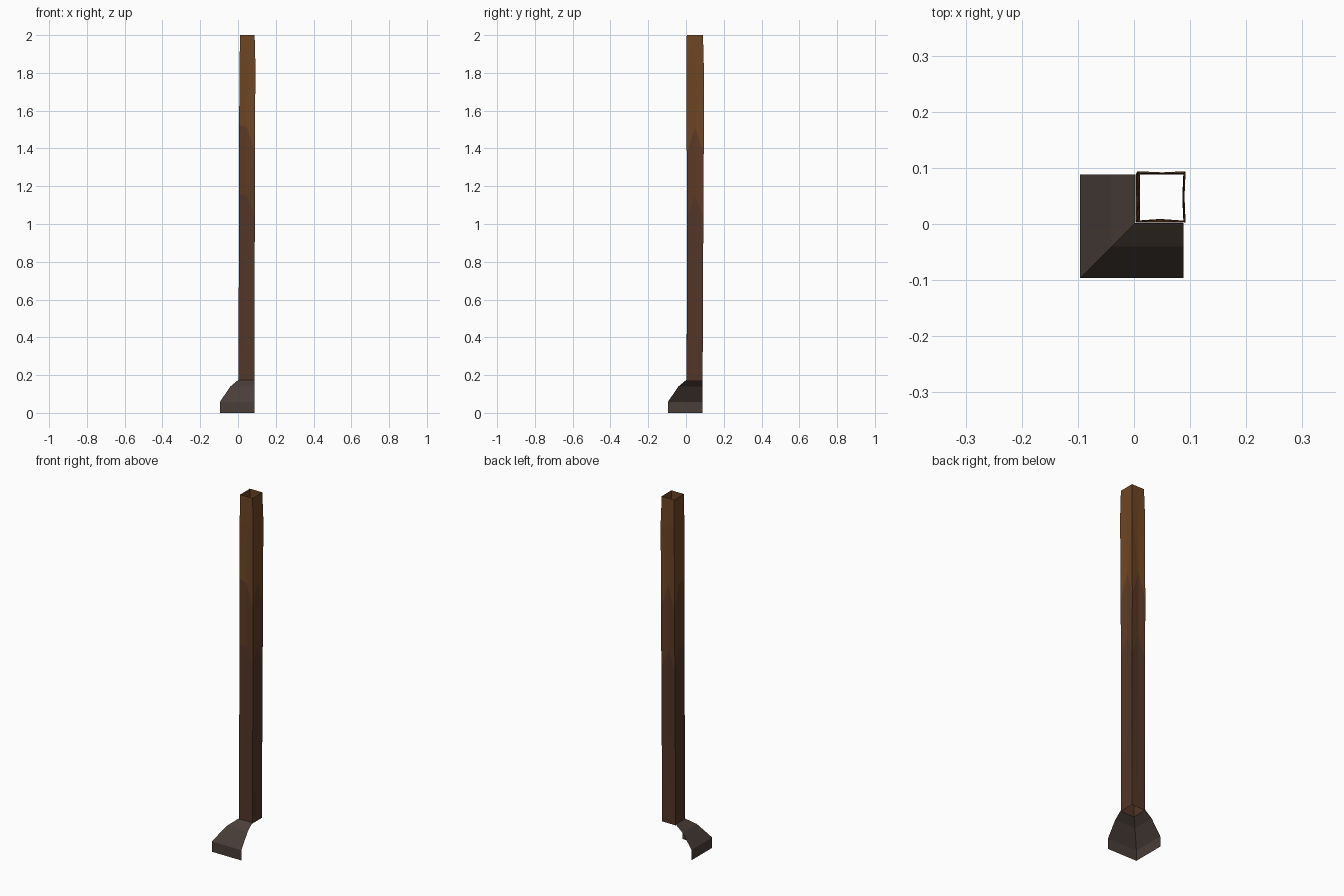
import bpy
import bmesh
from mathutils import Vector

cube = bpy.data.objects.get("Cube")
if cube:
    bpy.data.objects.remove(cube)


def material(name, rgb):
    m = bpy.data.materials.new(name)
    m.use_nodes = True
    m.diffuse_color = (*rgb, 1)
    bsdf = m.node_tree.nodes["Principled BSDF"]
    bsdf.inputs["Base Color"].default_value = (*rgb, 1)
    bsdf.inputs["Roughness"].default_value = 0.9
    return m


light_wood = material("light_wood", (0.155, 0.060, 0.018))
mid_wood = material("mid_wood", (0.110, 0.043, 0.019))
dark_wood = material("dark_wood", (0.085, 0.036, 0.021))
stone = material("grey_brown_stone", (0.068, 0.048, 0.040))


def add_object(name, bm, mats):
    mesh = bpy.data.meshes.new(name)
    bm.to_mesh(mesh)
    bm.free()
    for m in mats:
        mesh.materials.append(m)
    obj = bpy.data.objects.new(name, mesh)
    bpy.context.collection.objects.link(obj)
    return obj


# Hollow post: slightly uneven rings, open at both ends
# each level: height, left x, front y, right x, back y, dent, stagger
levels = [
    (0.17, 0.003, 0.003, 0.088, 0.088, 0.0, 0.0),
    (0.65, 0.004, 0.005, 0.088, 0.090, 0.002, 0.06),
    (1.10, 0.005, 0.006, 0.089, 0.092, 0.003, 0.12),
    (1.45, 0.006, 0.004, 0.090, 0.094, 0.004, 0.15),
    (1.85, 0.008, 0.003, 0.092, 0.094, 0.002, 0.0),
    (2.00, 0.011, 0.004, 0.088, 0.090, 0.0, 0.0),
]
bm = bmesh.new()
rings = []
for z, x0, y0, x1, y1, dent, shift in levels:
    corners = [Vector(p) for p in
               ((x0, y0, z), (x1, y0, z), (x1, y1, z), (x0, y1, z))]
    centre = sum(corners, Vector()) / 4
    ring = []
    for i, c in enumerate(corners):
        c.z += shift * (0.5 if i == 0 else -0.5)
        ring.append(bm.verts.new(c))
        mid = (corners[i - 4] + corners[(i + 1) % 4]) / 2
        mid.z = z + shift * 0.4
        inward = centre - mid
        inward.z = 0
        ring.append(bm.verts.new(mid + inward.normalized() * dent))
    rings.append(ring)
for k, (low, high) in enumerate(zip(rings, rings[1:])):
    for i in range(8):
        j = (i + 1) % 8
        f = bm.faces.new((low[i], low[j], high[j], high[i]))
        # wood darkens towards the foot
        f.material_index = 0 if k >= 3 else 1 if k == 2 else 2
bmesh.ops.triangulate(bm, faces=bm.faces[:])
add_object("post", bm, [light_wood, mid_wood, dark_wood])

# Flared foot: a mitred skirt around the front and one side
profile = [(-0.096, 0.0), (-0.096, 0.058), (-0.040, 0.140), (0.002, 0.175)]
end = 0.088
bm = bmesh.new()
rows = [[bm.verts.new(p) for p in ((d, end, z), (d, d, z), (end, d, z))]
        for d, z in profile]
for low, high in zip(rows, rows[1:]):
    for i in range(2):
        bm.faces.new((low[i], low[i + 1], high[i + 1], high[i]))
add_object("foot_skirt", bm, [stone])
